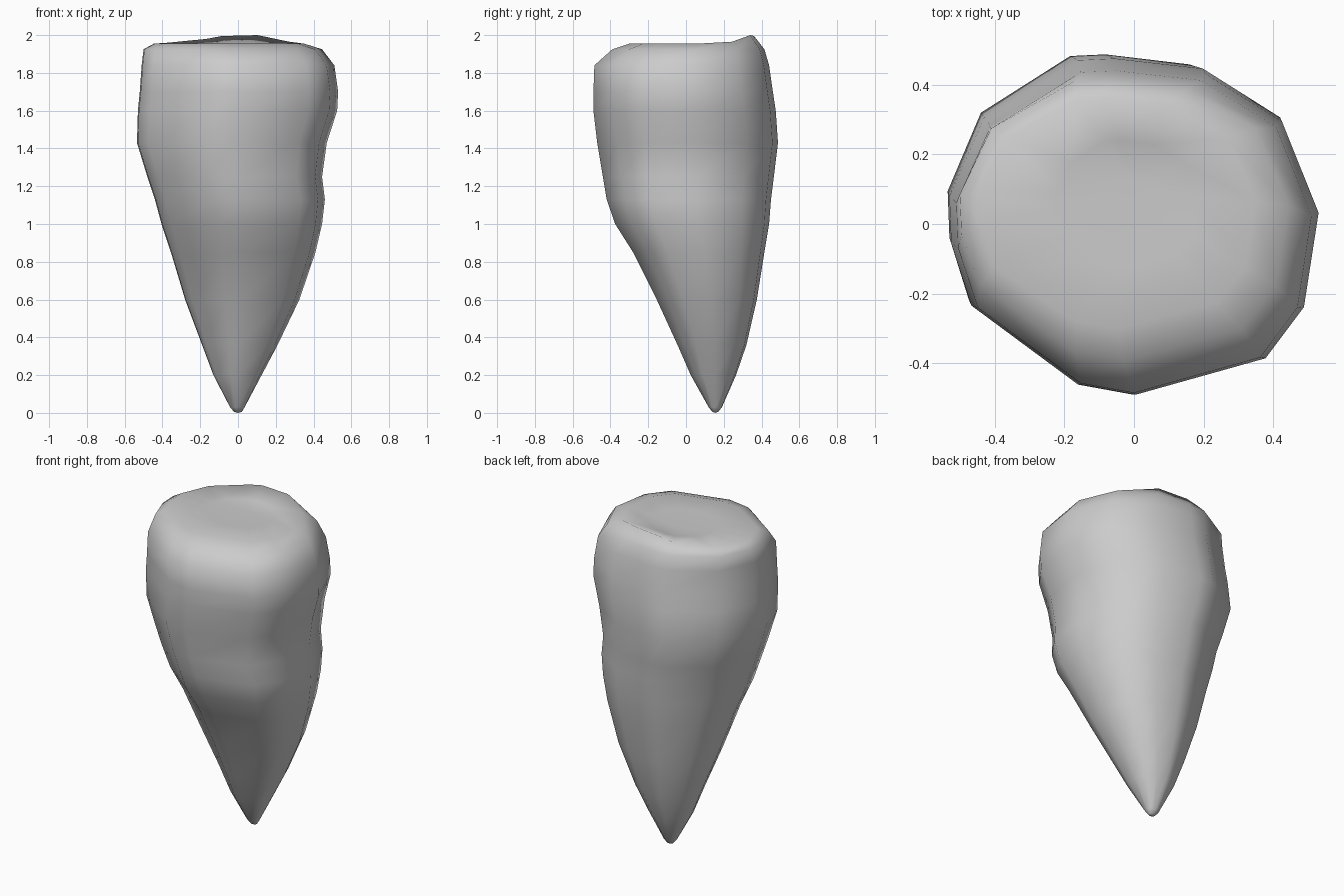
import bpy, bmesh

if "Cube" in bpy.data.objects:
    bpy.data.objects.remove(bpy.data.objects["Cube"])

# Cross-section outline of the crown, scaled to unit half-widths
OUTLINE = [(1, .1), (.8, .65), (.38, .94), (-.1, 1), (-.3, .99), (-.81, .65), (-1, .18),
           (-.99, -.1), (-.88, -.47), (-.3, -.94), (0, -1), (.71, -.78), (.92, -.47)]

# Height and extents of each level: z, x min, x max, y min, y max
LEVELS = [
    (0.005, -.02, .02, .14, .17),
    (0.03, -.042, .035, .12, .19),
    (0.20, -.13, .125, .025, .265),
    (0.36, -.19, .21, -.045, .32),
    (0.60, -.28, .325, -.155, .375),
    (0.85, -.355, .41, -.28, .415),
    (1.00, -.405, .445, -.375, .44),
    (1.13, -.44, .46, -.42, .45),
    (1.25, -.48, .445, -.44, .465),
    (1.43, -.535, .47, -.47, .487),
    (1.60, -.53, .525, -.49, .475),
    (1.70, -.52, .53, -.49, .46),
    (1.84, -.51, .51, -.485, .44),
    (1.925, -.50, .445, -.39, .415),
    (1.955, -.445, .35, -.30, .36),
]

bm = bmesh.new()


def ring(z, x0, x1, y0, y1):
    cx, rx, cy, ry = (x0 + x1) / 2, (x1 - x0) / 2, (y0 + y1) / 2, (y1 - y0) / 2
    return [bm.verts.new((cx + u * rx, cy + v * ry, z)) for u, v in OUTLINE]


def bridge(a, b):
    for i in range(len(a)):
        j = (i + 1) % len(a)
        bm.faces.new((a[i], a[j], b[j], b[i]))


# Tapered root and crown walls
rings = [ring(*lv) for lv in LEVELS]
for a, b in zip(rings, rings[1:]):
    bridge(a, b)

# Raised lip along the back of the crown
for i, z in zip((1, 2, 3, 4, 5), (1.965, 2.0, 1.995, 1.98, 1.96)):
    rings[-1][i].co.z = z

# Slightly dished biting surface
inner = ring(1.955, -.22, .18, -.12, .24)
bridge(rings[-1], inner)
for group, co in ((inner, (0, .12, 1.945)), (rings[0][::-1], (0, .155, 0))):
    c = bm.verts.new(co)
    for i in range(len(group)):
        bm.faces.new((group[i], group[(i + 1) % len(group)], c))

bmesh.ops.recalc_face_normals(bm, faces=bm.faces)
for f in bm.faces:
    f.smooth = True
mesh = bpy.data.meshes.new("tooth")
bm.to_mesh(mesh)
bm.free()
tooth = bpy.data.objects.new("tooth", mesh)
bpy.context.collection.objects.link(tooth)
